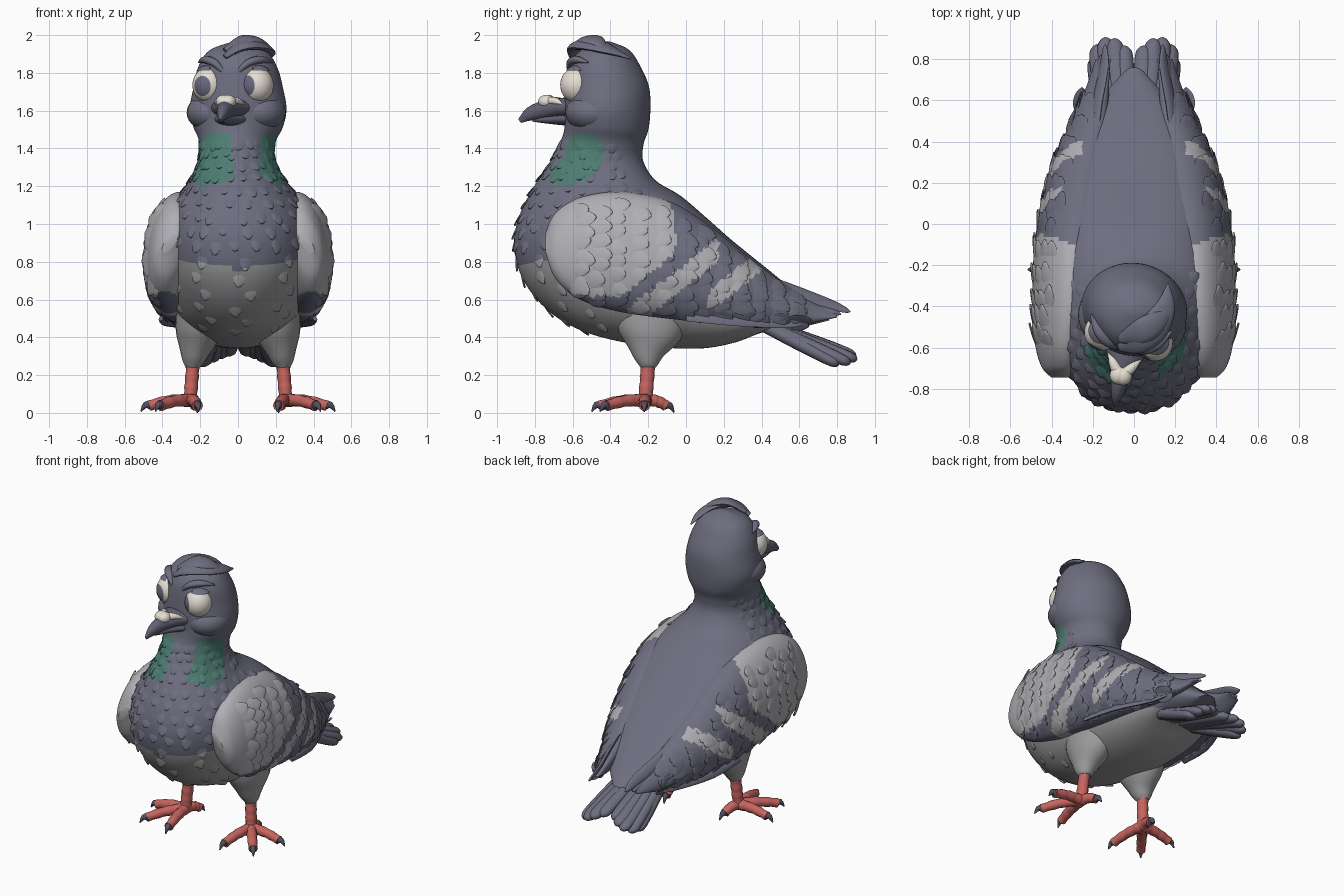
import bpy, bmesh, math, random
from mathutils import Vector, Matrix

if "Cube" in bpy.data.objects:
    bpy.data.objects.remove(bpy.data.objects["Cube"])

random.seed(4)
COLORS = [("slate", (.155, .155, .215)), ("light_grey", (.43, .43, .455)), ("belly_grey", (.34, .34, .35)),
          ("teal", (.075, .205, .17)), ("coral_red", (.57, .13, .115)), ("eye_cream", (.78, .73, .65)),
          ("pupil_blue", (.14, .14, .215)), ("claw_dark", (.08, .085, .12)), ("beak_slate", (.12, .12, .17))]
SLATE, LIGHT, BELLY, TEAL, RED, CREAM, PUPIL, CLAW, BEAK = range(9)
MATS = []
for name, c in COLORS:
    m = bpy.data.materials.new(name)
    m.diffuse_color = (*c, 1)
    m.use_nodes = True
    m.node_tree.nodes["Principled BSDF"].inputs["Base Color"].default_value = m.diffuse_color
    MATS.append(m)

AXIS = Vector((0, -.42, 0))      # the head turns about this line
TURN = -.2
HEAD = Matrix.Translation(AXIS) @ Matrix.Rotation(TURN, 4, 'Z') @ Matrix.Translation(-AXIS)


def finish(name, bm, mirror=False, turned=False, angle=50):
    bmesh.ops.recalc_face_normals(bm, faces=bm.faces[:])
    me = bpy.data.meshes.new(name)
    bm.to_mesh(me)
    bm.free()
    for m in MATS:
        me.materials.append(m)
    me.polygons.foreach_set("use_smooth", [True] * len(me.polygons))
    me.set_sharp_from_angle(angle=math.radians(angle))
    ob = bpy.data.objects.new(name, me)
    bpy.context.collection.objects.link(ob)
    if mirror:
        ob.modifiers.new("mirror", 'MIRROR').use_mirror_merge = False
    if turned:
        ob.matrix_world = HEAD
    return ob


def dense(rows, k):
    """Smooth the stations with a Catmull-Rom spline."""
    out = []
    for i in range(len(rows) - 1):
        a, b, c, d = (rows[max(0, min(len(rows) - 1, i + j))] for j in (-1, 0, 1, 2))
        for s in range(k):
            t = s / k
            out.append(tuple(.5 * (2*q + (r-p)*t + (2*p - 5*q + 4*r - w)*t*t + (3*q - p - 3*r + w)*t**3)
                             for p, q, r, w in zip(a, b, c, d)))
    return out + [tuple(rows[-1])]


def skin(bm, rings, mat):
    """Join rings of points to a closed surface; mat is an index or a rule on the face centre."""
    vs = [[bm.verts.new(p) for p in r] for r in rings]
    n = len(vs[0])
    fs = [bm.faces.new((a[j], a[(j+1) % n], b[(j+1) % n], b[j])) for a, b in zip(vs, vs[1:]) for j in range(n)]
    fs += [bm.faces.new(vs[0]), bm.faces.new(vs[-1])]
    for f in fs:
        f.material_index = mat(f.calc_center_median()) if callable(mat) else mat


def sweep(bm, rows, mat, up=(0, 0, 1), k=3, n=10):
    """Sweep an ellipse along rows of (x, y, z, half width, half height)."""
    rows = dense(rows, k)
    P = [Vector(r[:3]) for r in rows]
    rings = []
    for i, r in enumerate(rows):
        t = (P[min(i+1, len(P)-1)] - P[max(i-1, 0)]).normalized()
        side = t.cross(Vector(up)).normalized()
        nrm = side.cross(t)
        w, h = max(r[3], .001), max(r[4], .001)
        rings.append([P[i] + side*w*math.cos(a) + nrm*h*math.sin(a) for a in (2*math.pi*j/n for j in range(n))])
    skin(bm, rings, mat)


def scale_feather(bm, p, nrm, d, ln, w, mat, lift):
    """One short rounded feather lying on a surface, slightly turned at random."""
    d = (d + nrm.cross(d)*random.uniform(-.25, .25)).normalized()
    ln *= random.uniform(.8, 1.15)
    prof = ((0, .5, -.010), (.4, 1, -.002), (.7, .85, lift * .6), (.9, .5, lift), (1, .06, lift))
    sweep(bm, [(*(p + d*ln*f + nrm*o), w*q, .005) for f, q, o in prof], mat, nrm, 2, 8)


def ball(bm, centre, size, mat, gaze=None):
    r = bmesh.ops.create_uvsphere(bm, u_segments=28, v_segments=16, radius=1)
    for f in {f for v in r['verts'] for f in v.link_faces}:
        f.material_index = PUPIL if gaze and f.calc_center_median().z > .84 else mat
    m = Matrix.Translation(centre) @ Matrix.Diagonal((*size, 1))
    if gaze:
        m = m @ Vector((0, 0, 1)).rotation_difference(Vector(gaze)).to_matrix().to_4x4()
    bmesh.ops.transform(bm, matrix=m, verts=r['verts'])
    return r['verts']


# body, neck and head: front y, z, back y, z, half width, fullness of the back, of the front
BODY = dense([(-.44, 1.965, -.40, 1.965, .03, 0, 0), (-.555, 1.92, -.30, 1.92, .15, 0, 0),
              (-.615, 1.84, -.235, 1.82, .21, 0, 0), (-.635, 1.72, -.195, 1.72, .238, 0, 0),
              (-.64, 1.62, -.19, 1.60, .257, 0, 0), (-.64, 1.53, -.20, 1.50, .238, 0, 0),
              (-.66, 1.45, -.225, 1.42, .203, 0, 0), (-.72, 1.33, -.225, 1.33, .208, 0, 0),
              (-.81, 1.19, -.16, 1.23, .27, .1, .02), (-.88, 1.05, -.03, 1.15, .35, .3, .08),
              (-.91, .90, .10, 1.04, .385, .4, .12), (-.87, .72, .23, .925, .39, .42, .12),
              (-.74, .55, .34, .835, .37, .42, .08), (-.54, .43, .44, .755, .345, .4, .05),
              (-.25, .36, .53, .68, .31, .35, 0), (.05, .34, .60, .62, .27, .3, 0), (.25, .37, .66, .57, .21, .2, 0),
              (.42, .43, .71, .53, .15, .1, 0), (.60, .45, .76, .49, .07, 0, 0)], 6)


def body_pt(r, t):
    f, b = Vector((0, r[0], r[1])), Vector((0, r[2], r[3]))
    c, s = math.cos(t), math.sin(t)
    e = 1 - (r[5] if c < 0 else r[6])
    c, s = math.copysign(abs(c)**e, c), math.copysign(abs(s)**e, s)
    p = (f+b)/2 + (f-b)/2*c + Vector((r[4]*s, 0, 0))
    s = max(0, min(1, (p.z - 1.12)/.36))
    return AXIS + Matrix.Rotation(TURN*s*s*(3 - 2*s), 3, 'Z') @ (p - AXIS)


def body_mat(p):
    yc = -.585 if p.x > 0 else -.66
    if (p.x > .115 or p.x < -.03) and ((p.y - yc - (p.z-1.35)*.35)/.145)**2 + ((p.z - 1.345)/.14)**2 < 1:
        return TEAL
    return BELLY if p.z < min(.76 + .18*abs(p.x), .85 - .4*(p.y + .5)) else SLATE


bm = bmesh.new()
skin(bm, [[body_pt(r, 2*math.pi*j/112) for j in range(112)] for r in BODY], body_mat)
finish("body", bm)

# breast and neck feathers in staggered rows
bm = bmesh.new()
for row, i in enumerate(range(35, 78, 3)):
    for j in range(15):
        t = ((j + .5*(row % 2) + random.uniform(-.2, .2))/14 - .5)*4
        r, p = BODY[i], body_pt(BODY[i], t)
        d = (body_pt(BODY[i+1], t) - p).normalized()
        nrm = (body_pt(r, t+.02) - p).cross(d).normalized()
        if nrm.dot(p - Vector((0, (r[0]+r[2])/2, (r[1]+r[3])/2))) < 0:
            nrm.negate()
        if abs(p.x) < .33 and (i < 60 or j % 2):
            scale_feather(bm, p, nrm, d, .085, .032, body_mat, .005)
finish("breast_feathers", bm)

# wings: y, top z, bottom z, centre x, half thickness
WING = dense([(-.745, .95, .85, .36, .03), (-.69, 1.06, .71, .36, .085), (-.56, 1.14, .60, .355, .125),
              (-.35, 1.17, .535, .335, .155), (-.10, 1.125, .50, .315, .165), (.10, 1.01, .48, .29, .155),
              (.30, .85, .47, .26, .13), (.50, .70, .47, .215, .085), (.65, .61, .475, .18, .05),
              (.80, .545, .505, .15, .02)], 12)


def wing_pt(r, t):
    y, zt, zb, xc, hx = r
    return Vector((xc + hx*math.sin(t) - .03*math.cos(t), y, (zt+zb)/2 + (zt-zb)/2*math.cos(t)))


def wing_mat(p):
    u = .62*p.y - .78*p.z
    if abs((p.y + .41)/.355)**3 + abs((p.z - .92)/.30)**3 < 1 and u < -.695:
        return LIGHT
    if p.x < .25:
        return SLATE
    if abs(u + .572) < .05 and -.3 < p.y < .17:
        return LIGHT
    return LIGHT if abs(u + .385) < .045 and .12 < p.y < .41 and p.z > .57 else SLATE


bm = bmesh.new()
skin(bm, [[wing_pt(r, 2*math.pi*j/112) for j in range(112)] for r in WING], wing_mat)
for row, i in enumerate(range(20, 88, 6)):          # covert feathers
    for j in range(8):
        t = .7 + (j + .5*(row % 2) + random.uniform(-.15, .15))*.26
        p = wing_pt(WING[i], t)
        d = (wing_pt(WING[i+1], t + .006) - p).normalized()
        nrm = d.cross(wing_pt(WING[i], t + .02) - p).normalized()
        if nrm.x < 0:
            nrm.negate()
        scale_feather(bm, p, nrm, d, .125, .048, wing_mat, .005)
for i in range(6):                                  # long flight feathers
    a = Vector((.40 - .045*i, .0 + .05*i, .51 + .05*i))
    b = Vector((.24 - .02*i, .62 + .05*i, .47 + .013*i))
    sweep(bm, [(*a, .03, .012), (*(a.lerp(b, .4) + Vector((.03, 0, 0))), .042, .014),
               (*a.lerp(b, .8), .036, .012), (*a.lerp(b, .95), .02, .009), (*b, .003, .004)], SLATE, (.8, .1, .6))
finish("wing", bm, mirror=True)

# tail feathers, two rounded lobes
bm = bmesh.new()
for x, y, z in ((.05, .865, .315), (.095, .90, .30), (.14, .905, .28), (.18, .87, .262), (.19, .81, .255)):
    a, b = Vector((x*.65, .38, .48)), Vector((x, y, z))
    sweep(bm, [(*a, .04, .035), (*a.lerp(b, .5), .046, .036), (*a.lerp(b, .87), .045, .032),
               (*a.lerp(b, .97), .03, .022), (*b, .004, .006)], SLATE)
finish("tail", bm, mirror=True)

# thighs
bm = bmesh.new()
sweep(bm, [(.20, -.18, .52, .13, .21), (.215, -.19, .41, .115, .165), (.23, -.2, .32, .078, .095),
           (.238, -.2, .265, .054, .058), (.24, -.2, .24, .036, .04)], BELLY, (0, 1, 0), 4, 24)
finish("thigh", bm, mirror=True)

# legs with ringed shins, toes and claws
bm = bmesh.new()
sweep(bm, [(.238 + .002*i, -.2 - .002*i, .27 - .027*i, .034 + .003*(i % 2), .036 + .003*(i % 2)) for i in range(9)],
      RED, (0, 1, 0), 2, 12)
for x, y in ((.215, -.455), (.41, -.42), (.47, -.22), (.225, -.105)):
    a, b = Vector((.252, -.215, .065)), Vector((x, y, .038))
    n = 7
    sweep(bm, [(*(a.lerp(b, i/n) + Vector((0, 0, .012*math.sin(math.pi*i/n)))), *[.034 - .001*i + .003*(i % 2)]*2)
               for i in range(n + 1)], RED, k=2)
    d = (b - a).normalized()
    sweep(bm, [(*(b - d*.01), .02, .024), (*(b + d*.02 + Vector((0, 0, .006))), .017, .018),
               (*(b + d*.045 - Vector((0, 0, .026))), .003, .003)], CLAW)
finish("leg_and_foot", bm, mirror=True)

# eyes with pupils looking to one side
for name, s, gaze in (("right_eye", 1, (-.5, -.85, -.02)), ("left_eye", -1, (-.27, -.95, -.05))):
    bm = bmesh.new()
    ball(bm, (s*.130, -.553, 1.735), (.088, .09, .096), CREAM, gaze)
    finish(name, bm, turned=True)

# eyelids, brows and cheeks
bm = bmesh.new()
lid = ball(bm, (.131, -.545, 1.74), (.096, .096, .103), SLATE)
bmesh.ops.delete(bm, geom=[v for v in lid if v.co.z < 1.81 - .1*(v.co.x - .13)], context='VERTS')
ball(bm, (.125, -.465, 1.59), (.14, .15, .105), SLATE)
sweep(bm, [(.035, -.61, 1.80, .012, .012), (.09, -.595, 1.852, .025, .02), (.15, -.55, 1.87, .025, .02),
           (.20, -.48, 1.855, .004, .004)], SLATE)
finish("eyelid_and_cheek", bm, mirror=True, turned=True)

# beak and pale nose pad
bm = bmesh.new()
sweep(bm, [(0, -.57, 1.615, .13, .06), (0, -.67, 1.615, .08, .052), (0, -.76, 1.605, .046, .048),
           (0, -.835, 1.582, .03, .036), (0, -.89, 1.545, .005, .012)], BEAK, n=20)
sweep(bm, [(0, -.58, 1.555, .11, .04), (0, -.70, 1.555, .045, .028), (0, -.77, 1.553, .025, .018),
           (0, -.82, 1.55, .006, .008)], BEAK, n=16)
finish("beak", bm, turned=True)
bm = bmesh.new()
ball(bm, (.012, -.742, 1.648), (.042, .045, .036), CREAM)
sweep(bm, [(.015, -.73, 1.65, .03, .025), (.05, -.685, 1.65, .022, .02), (.08, -.645, 1.635, .004, .004)], CREAM)
finish("nose_pad", bm, mirror=True, turned=True)

# swept crest on the crown
bm = bmesh.new()
sweep(bm, [(-.07, -.60, 1.885, .02, .012), (.02, -.575, 1.945, .06, .024), (.10, -.50, 1.95, .075, .024),
           (.155, -.40, 1.92, .05, .018), (.165, -.29, 1.875, .004, .005)], SLATE, (.3, -.1, 1), 5, 14)
sweep(bm, [(-.07, -.56, 1.92, .02, .012), (.02, -.53, 1.97, .06, .022), (.09, -.49, 1.972, .06, .022),
           (.145, -.45, 1.945, .035, .015), (.18, -.41, 1.905, .004, .005)], SLATE, (.2, -.1, 1), 5, 14)
finish("crest", bm)
